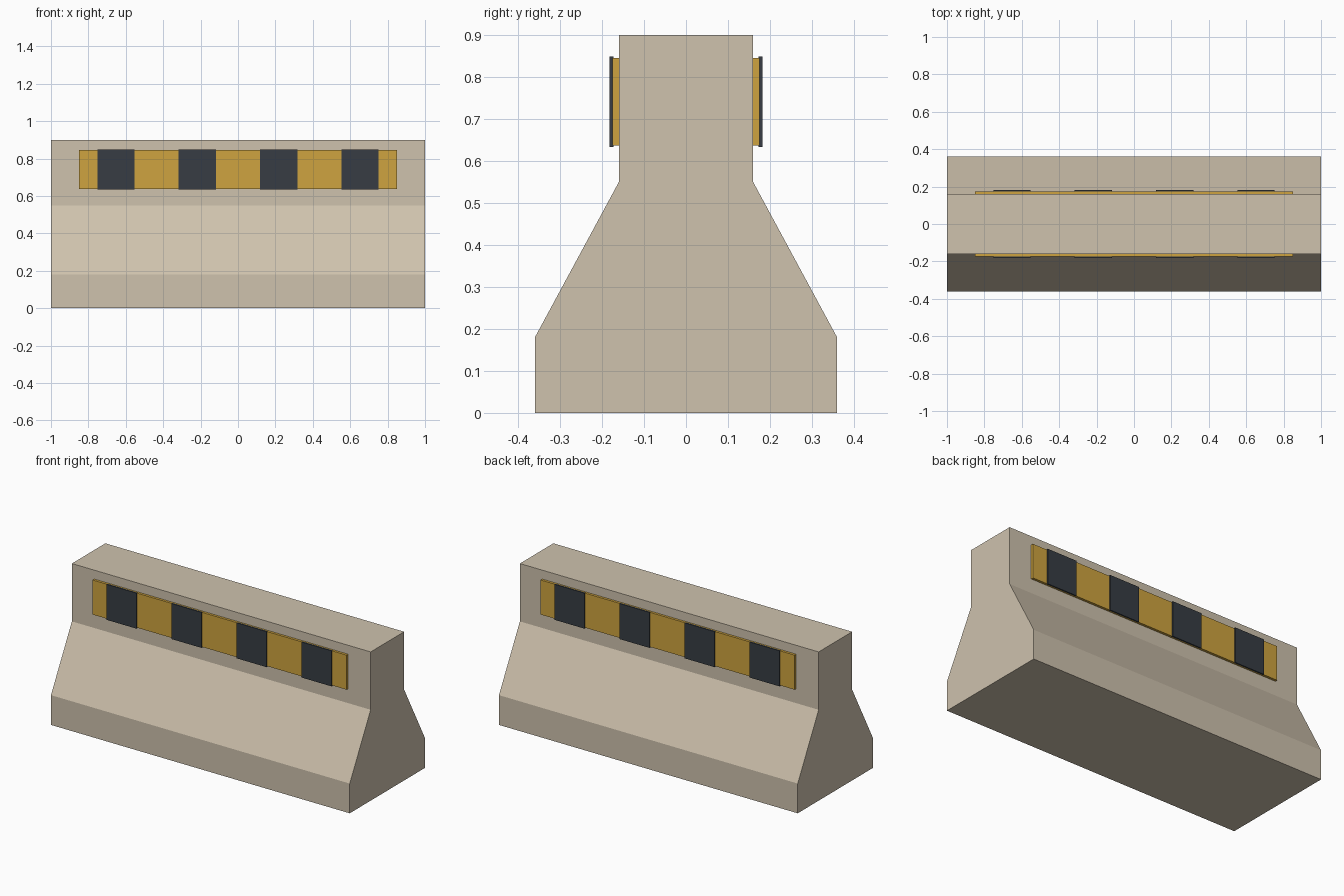
import bpy, bmesh

cube = bpy.data.objects.get("Cube")
if cube:
    bpy.data.objects.remove(cube, do_unlink=True)


def material(name, rgb):
    m = bpy.data.materials.new(name)
    m.use_nodes = True
    colour = (*rgb, 1)
    m.diffuse_color = colour
    m.node_tree.nodes["Principled BSDF"].inputs["Base Color"].default_value = colour
    return m


def extrude_profile(name, profile, x0, x1, mat):
    """Extrude a (y, z) outline along x."""
    bm = bmesh.new()
    face = bm.faces.new([bm.verts.new((x0, y, z)) for y, z in profile])
    moved = bmesh.ops.extrude_face_region(bm, geom=[face])["geom"]
    verts = [v for v in moved if isinstance(v, bmesh.types.BMVert)]
    bmesh.ops.translate(bm, verts=verts, vec=(x1 - x0, 0, 0))
    bmesh.ops.recalc_face_normals(bm, faces=bm.faces)
    mesh = bpy.data.meshes.new(name)
    bm.to_mesh(mesh)
    bm.free()
    mesh.materials.append(mat)
    obj = bpy.data.objects.new(name, mesh)
    bpy.context.collection.objects.link(obj)
    return obj


def plate(name, x, width, y0, y1, z0, z1, mat):
    outline = [(y0, z0), (y1, z0), (y1, z1), (y0, z1)]
    return extrude_profile(name, outline, x - width / 2, x + width / 2, mat)


concrete = material("concrete", (0.62, 0.54, 0.42))
yellow = material("warning yellow", (0.62, 0.37, 0.05))
black = material("charcoal", (0.038, 0.046, 0.056))

# Barrier body: wide foot, sloped shoulder, upright wall
half = [(0.36, 0), (0.36, 0.18), (0.16, 0.55), (0.16, 0.9)]
extrude_profile("barrier_body", half + [(-y, z) for y, z in reversed(half)], -1, 1, concrete)

# Striped warning panel on both faces
for side, s in (("front", -1), ("back", 1)):
    plate(f"{side}_panel", 0, 1.7, s * 0.157, s * 0.175, 0.637, 0.846, yellow)
    for i in range(4):
        x = (i - 1.5) * 0.435
        plate(f"{side}_stripe_{i + 1}", x, 0.2, s * 0.173, s * 0.182, 0.634, 0.849, black)
